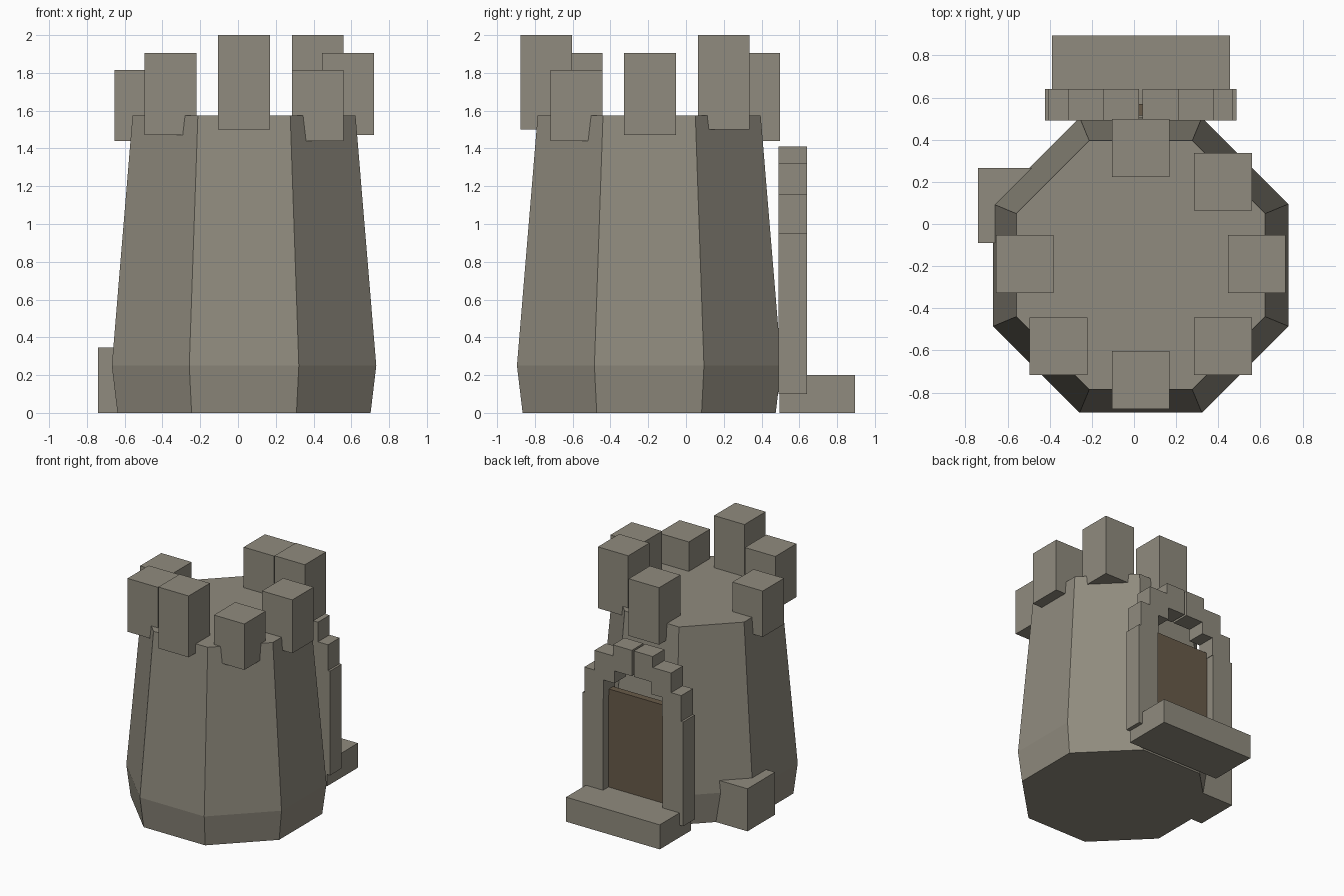
import bpy
import bmesh
import math

cube = bpy.data.objects.get("Cube")
if cube:
    bpy.data.objects.remove(cube, do_unlink=True)


def make_material(name, rgb):
    mat = bpy.data.materials.new(name)
    mat.use_nodes = True
    color = (*rgb, 1.0)
    mat.diffuse_color = color
    bsdf = mat.node_tree.nodes["Principled BSDF"]
    bsdf.inputs["Base Color"].default_value = color
    bsdf.inputs["Roughness"].default_value = 0.9
    return mat


stone = make_material("grey_stone", (0.28, 0.26, 0.21))
wood = make_material("dark_wood", (0.14, 0.105, 0.067))


def finish(name, bm, mat):
    bmesh.ops.recalc_face_normals(bm, faces=bm.faces)
    mesh = bpy.data.meshes.new(name)
    bm.to_mesh(mesh)
    bm.free()
    mesh.materials.append(mat)
    obj = bpy.data.objects.new(name, mesh)
    bpy.context.collection.objects.link(obj)
    return obj


def box(name, xs, ys, zs, mat=stone):
    """Box spanning the given (min, max) range on each axis."""
    bm = bmesh.new()
    bmesh.ops.create_cube(bm, size=1)
    for v in bm.verts:
        v.co = [sum(r) / 2 + c * (r[1] - r[0]) for c, r in zip(v.co, (xs, ys, zs))]
    return finish(name, bm, mat)


CX, CY = 0.032, -0.195

# Eight-sided tower: flared foot, then tapering walls
bm = bmesh.new()
rings = []
for z, half_width in ((0, 0.67), (0.25, 0.70), (1.575, 0.59)):
    r = half_width / math.cos(math.pi / 8)
    angles = [math.pi / 8 + i * math.pi / 4 for i in range(8)]
    rings.append([bm.verts.new((CX + r * math.cos(a), CY + r * math.sin(a), z))
                  for a in angles])
for low, high in zip(rings, rings[1:]):
    for i in range(8):
        j = (i + 1) % 8
        bm.faces.new((low[i], low[j], high[j], high[i]))
bm.faces.new(rings[0][::-1])
bm.faces.new(rings[-1])
finish("tower", bm, stone)

# Battlement blocks around the rim, one missing at the back
S, D, H = 0.55, 0.39, 0.137
merlons = {
    "front": (0, -0.545, 1.50, 2.0),
    "front_left": (D, -D + 0.005, 1.44, 1.815),
    "left": (S, 0.005, 1.47, 1.905),
    "back_left": (D, D + 0.005, 1.50, 2.0),
    "back": (0, 0.555, 1.44, 1.905),
    "right": (-S, 0.005, 1.44, 1.815),
    "front_right": (-D, -D + 0.005, 1.47, 1.905),
}
for side, (dx, dy, low, high) in merlons.items():
    x, y = CX + dx, CY + dy
    box("merlon_" + side, (x - H, x + H), (y - H, y + H), (low, high))

# Stepped stone arch: (inner, outer, bottom, top) measured from the door centre
arch = {
    "pillar": (0.268, 0.455, 0.10, 0.95),
    "arch_shoulder": (0.264, 0.437, 0.95, 1.16),
    "arch_haunch": (0.165, 0.346, 1.10, 1.32),
    "arch_crown": (0.009, 0.18, 1.20, 1.41),
}
for name, (inner, outer, low, high) in arch.items():
    for side, s in (("left", 1), ("right", -1)):
        xs = sorted((CX + s * inner, CX + s * outer))
        box(f"{name}_{side}", xs, (0.49, 0.64), (low, high))

# Door and its step
box("door", (CX - 0.268, CX + 0.268), (0.515, 0.57), (0.15, 1.0), wood)
box("door_step", (-0.39, 0.455), (0.495, 0.895), (0, 0.2))

# Loose block at the foot of the wall
box("foot_block", (-0.74, -0.38), (-0.09, 0.265), (0, 0.347))
